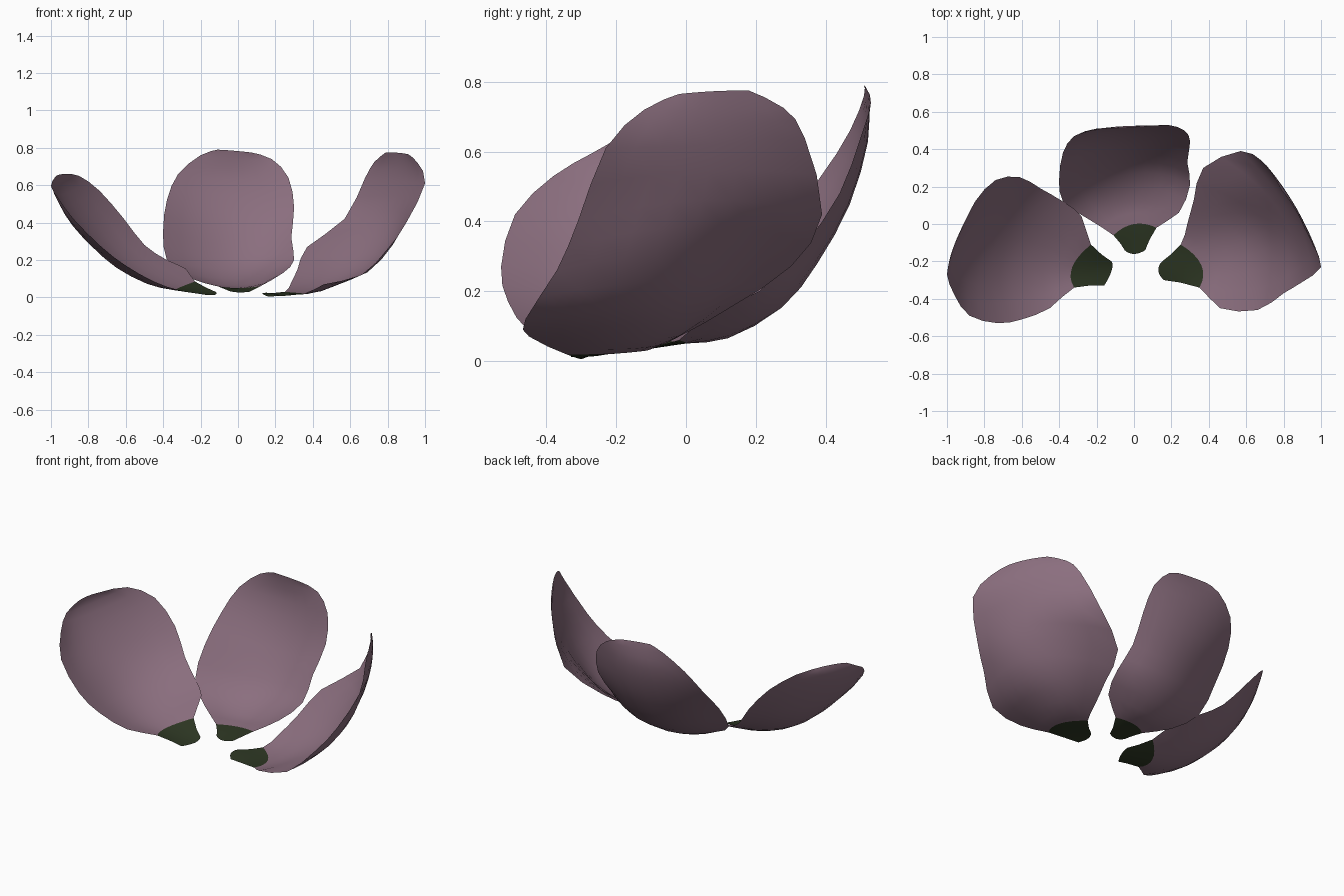
import bpy, bmesh
from mathutils import Vector


def material(name, rgb):
    m = bpy.data.materials.new(name)
    m.diffuse_color = (*rgb, 1)
    return m


MATS = [material("dusty_mauve", (0.257, 0.157, 0.21)),
        material("dark_green", (0.025, 0.036, 0.016))]

# Each petal: cross stations from base to tip as (one edge, centre, other edge)
back = [
    ((-.05, -.14, .035), (0, -.16, .027), (.06, -.14, .03)),
    ((-.11, -.06, .06), (0, 0, .05), (.12, -.02, .06)),
    ((-.25, .03, .10), (0, .12, .065), (.24, .06, .13)),
    ((-.38, .12, .20), (-.02, .27, .15), (.30, .21, .20)),
    ((-.40, .24, .36), (-.03, .37, .28), (.285, .33, .32)),
    ((-.38, .38, .52), (-.04, .465, .45), (.30, .44, .48)),
    ((-.32, .47, .66), (-.04, .52, .63), (.27, .50, .64)),
    ((-.20, .51, .76), (-.04, .52, .74), (.18, .53, .74)),
    ((-.11, .51, .79), (-.03, .515, .785), (.07, .52, .775)),
]
left = [
    ((-.16, -.33, .012), (-.12, -.25, .015), (-.12, -.20, .03)),
    ((-.32, -.34, .04), (-.33, -.23, .045), (-.23, -.11, .085)),
    ((-.45, -.45, .085), (-.47, -.19, .08), (-.28, .04, .155)),
    ((-.60, -.51, .17), (-.63, -.16, .16), (-.38, .12, .20)),
    ((-.73, -.53, .27), (-.75, -.14, .265), (-.50, .19, .28)),
    ((-.88, -.49, .42), (-.84, -.13, .37), (-.61, .25, .42)),
    ((-.96, -.38, .53), (-.915, -.12, .49), (-.74, .235, .57)),
    ((-1., -.27, .595), (-.955, -.10, .60), (-.85, .12, .65)),
    ((-.98, -.19, .64), (-.96, -.12, .655), (-.92, -.03, .66)),
]
right = [
    ((.15, -.20, .025), (.13, -.25, .02), (.16, -.30, .005)),
    ((.25, -.11, .03), (.36, -.22, .02), (.35, -.34, .018)),
    ((.285, 0, .08), (.50, -.14, .06), (.46, -.45, .07)),
    ((.32, .13, .155), (.66, -.06, .16), (.66, -.46, .12)),
    ((.37, .30, .27), (.77, 0, .31), (.80, -.37, .26)),
    ((.57, .39, .42), (.835, .045, .46), (.90, -.31, .40)),
    ((.68, .34, .64), (.865, .08, .62), (1., -.23, .61)),
    ((.73, .28, .725), (.867, .085, .715), (.96, -.12, .72)),
    ((.79, .18, .775), (.86, .08, .773), (.91, -.02, .765)),
]

STEPS, COLS = 2, 8


def spline(p, i, t):
    """Catmull-Rom point on segment i of polyline p."""
    a, b, c, d = (p[max(0, min(len(p) - 1, k))] for k in range(i - 1, i + 3))
    return 0.5 * (2 * b + (c - a) * t + (2 * a - 5 * b + 4 * c - d) * t * t
                  + (3 * b - a - 3 * c + d) * t ** 3)


def petal(name, rows):
    rails = [[Vector(r[k]) for r in rows] for k in range(3)]
    params = [(i, s / STEPS) for i in range(len(rows) - 1) for s in range(STEPS)]
    params.append((len(rows) - 2, 1.0))
    bm = bmesh.new()
    grid = []
    for i, t in params:
        a, m, b = (spline(r, i, t) for r in rails)
        line = []
        for j in range(COLS + 1):
            s = 2 * j / COLS - 1
            # parabola through edge, centre and edge
            line.append(bm.verts.new(a * (s * (s - 1) / 2) + m * (1 - s * s)
                                     + b * (s * (s + 1) / 2)))
        grid.append(line)
    for i in range(len(grid) - 1):
        for j in range(COLS):
            f = bm.faces.new((grid[i][j], grid[i][j + 1],
                              grid[i + 1][j + 1], grid[i + 1][j]))
            f.smooth = True
            f.material_index = 1 if i < STEPS else 0   # green foot
    me = bpy.data.meshes.new(name)
    bm.to_mesh(me)
    bm.free()
    for m in MATS:
        me.materials.append(m)
    ob = bpy.data.objects.new(name, me)
    bpy.context.collection.objects.link(ob)


petal("back_petal", back)
petal("left_petal", left)
petal("right_petal", right)
